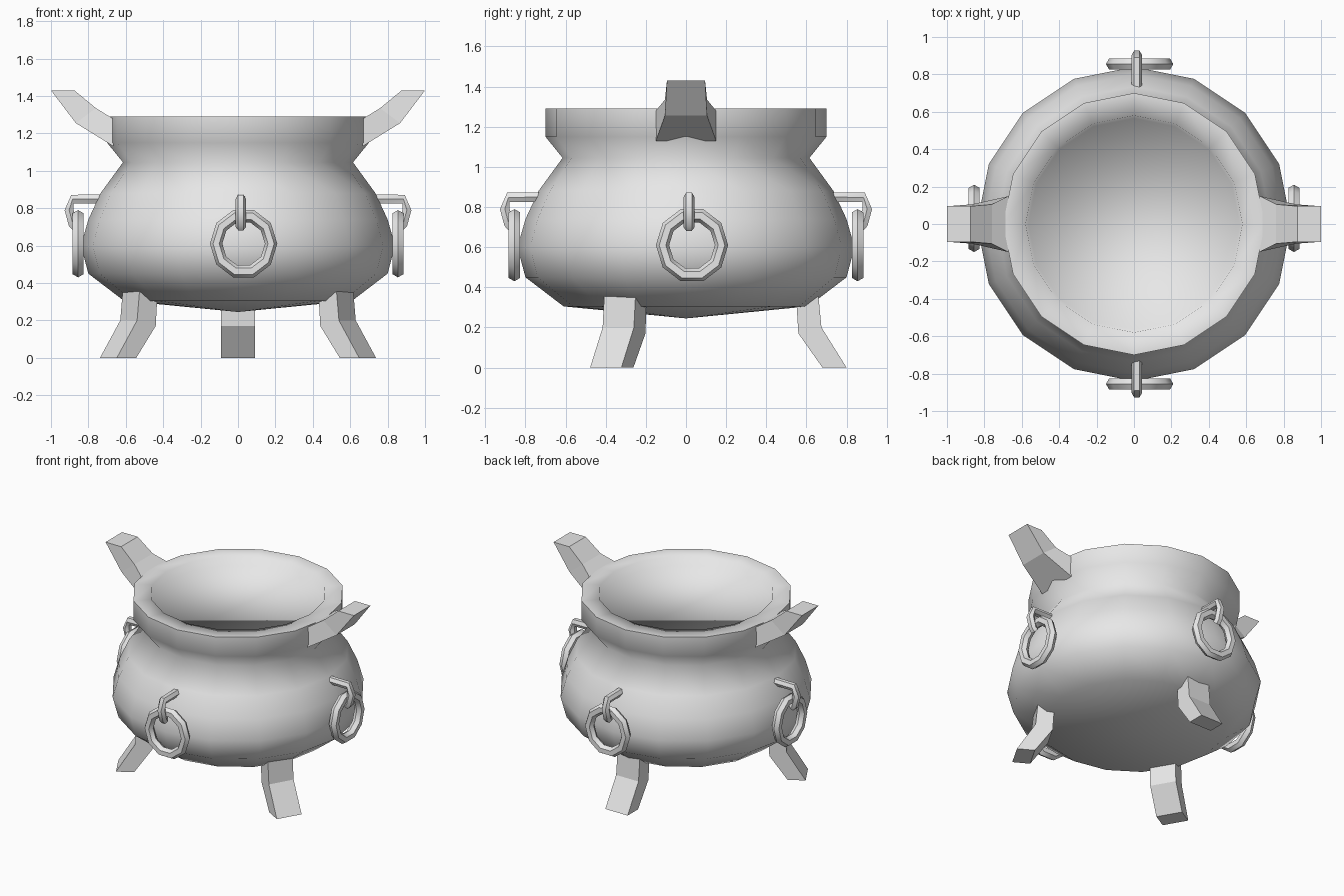
import bpy, bmesh
from math import sin, cos, pi, radians
from mathutils import Matrix, Vector

cube = bpy.data.objects.get("Cube")
if cube:
    bpy.data.objects.remove(cube, do_unlink=True)

iron = bpy.data.materials.new("grey_iron")
iron.use_nodes = True
GREY = (0.8, 0.8, 0.8, 1)
iron.diffuse_color = GREY
iron.node_tree.nodes["Principled BSDF"].inputs["Base Color"].default_value = GREY


def finish(name, bm, matrix=Matrix(), smooth=None):
    """Turn a bmesh into a named object with optional smooth shading."""
    bmesh.ops.remove_doubles(bm, verts=bm.verts, dist=0.0005)
    bmesh.ops.recalc_face_normals(bm, faces=bm.faces)
    mesh = bpy.data.meshes.new(name)
    bm.to_mesh(mesh)
    bm.free()
    mesh.materials.append(iron)
    obj = bpy.data.objects.new(name, mesh)
    bpy.context.collection.objects.link(obj)
    mesh.transform(matrix)
    if smooth:
        bpy.ops.object.select_all(action='DESELECT')
        obj.select_set(True)
        bpy.context.view_layer.objects.active = obj
        bpy.ops.object.shade_smooth_by_angle(angle=radians(smooth))
    return obj


def loft(bm, sections, closed=False):
    """Skin a list of equally long point loops, capping open ends."""
    loops = [[bm.verts.new(p) for p in s] for s in sections]
    pairs = list(zip(loops, loops[1:]))
    if closed:
        pairs.append((loops[-1], loops[0]))
    for a, b in pairs:
        n = len(a)
        for i in range(n):
            j = (i + 1) % n
            bm.faces.new((a[i], a[j], b[j], b[i]))
    if not closed:
        bm.faces.new(loops[0])
        bm.faces.new(loops[-1])


def bar(name, stations, angle):
    """Kinked square bar: stations are (upper r, z), (lower r, z), half width."""
    bm = bmesh.new()
    loft(bm, [[(u[0], -w, u[1]), (u[0], w, u[1]), (l[0], w, l[1]), (l[0], -w, l[1])]
              for u, l, w in stations])
    finish(name, bm, Matrix.Rotation(radians(angle), 4, 'Z'))


# Pot body: 16-sided lathe from the filled top, over the rim, to the base
profile = [(0.565, 1.23), (0.58, 1.29), (0.70, 1.29), (0.70, 1.15), (0.615, 1.045),
           (0.735, 0.88), (0.80, 0.74), (0.84, 0.60), (0.80, 0.45), (0.61, 0.305)]
bm = bmesh.new()
SIDES = 16
loft(bm, [[(r * cos(2 * pi * i / SIDES), r * sin(2 * pi * i / SIDES), z)
           for i in range(SIDES)] for r, z in profile])
bm.faces.ensure_lookup_table()
bmesh.ops.poke(bm, faces=[bm.faces[-1]])
for v in bm.verts:
    if v.co.xy.length < 0.01:
        v.co.z = 0.245
finish("pot_body", bm, smooth=80)

# Two flared handles on the rim
handle = [((0.67, 1.28), (0.665, 1.13), 0.15),
          ((0.76, 1.335), (0.867, 1.255), 0.105),
          ((0.875, 1.43), (1.0, 1.43), 0.095)]
for name, angle in (("left_handle", 0), ("right_handle", 180)):
    bar(name, handle, angle)

# Three bent legs
leg = [((0.66, 0.355), (0.55, 0.33), 0.09),
       ((0.675, 0.20), (0.56, 0.17), 0.09),
       ((0.80, 0), (0.68, 0), 0.09)]
for name, angle in (("back_leg", 90), ("front_right_leg", 210), ("front_left_leg", 330)):
    bar(name, leg, angle)


def ring_mesh():
    """Hanging ring in the local YZ plane with a six-sided section."""
    bm = bmesh.new()
    loft(bm, [[(0.033 * sin(t * pi / 3), (0.147 + 0.033 * cos(t * pi / 3)) * cos(a),
                (0.147 + 0.033 * cos(t * pi / 3)) * sin(a) * 1.05) for t in range(6)]
              for a in (2 * pi * k / 10 for k in range(10))], closed=True)
    return bm


def hook_mesh():
    """Bent round bar reaching out of the pot and down through the ring."""
    path = [Vector((r, 0, z)) for r, z in
            ((0.68, 0.85), (0.885, 0.848), (0.903, 0.79), (0.882, 0.715), (0.865, 0.70))]
    sections = []
    for i, p in enumerate(path):
        d = (path[min(i + 1, len(path) - 1)] - path[max(i - 1, 0)]).normalized()
        side = Vector((0, 1, 0))
        out = d.cross(side)
        sections.append([p + 0.028 * (cos(t * pi / 3) * side + sin(t * pi / 3) * out)
                         for t in range(6)])
    bm = bmesh.new()
    loft(bm, sections)
    return bm


# A hook and ring on each of the four sides, hung slightly off centre
for name, angle in (("left", 0), ("back", 90), ("right", 180), ("front", 270)):
    turn = Matrix.Rotation(radians(angle), 4, 'Z')
    shift = Vector((0, 1, 0)) if angle % 180 == 0 else Vector((1, 0, 0))
    centre = turn @ Vector((0.855, 0, 0.61)) + shift * 0.03
    finish(name + "_ring", ring_mesh(), Matrix.Translation(centre) @ turn, smooth=50)
    finish(name + "_hook", hook_mesh(), Matrix.Translation(shift * 0.015) @ turn, smooth=50)
